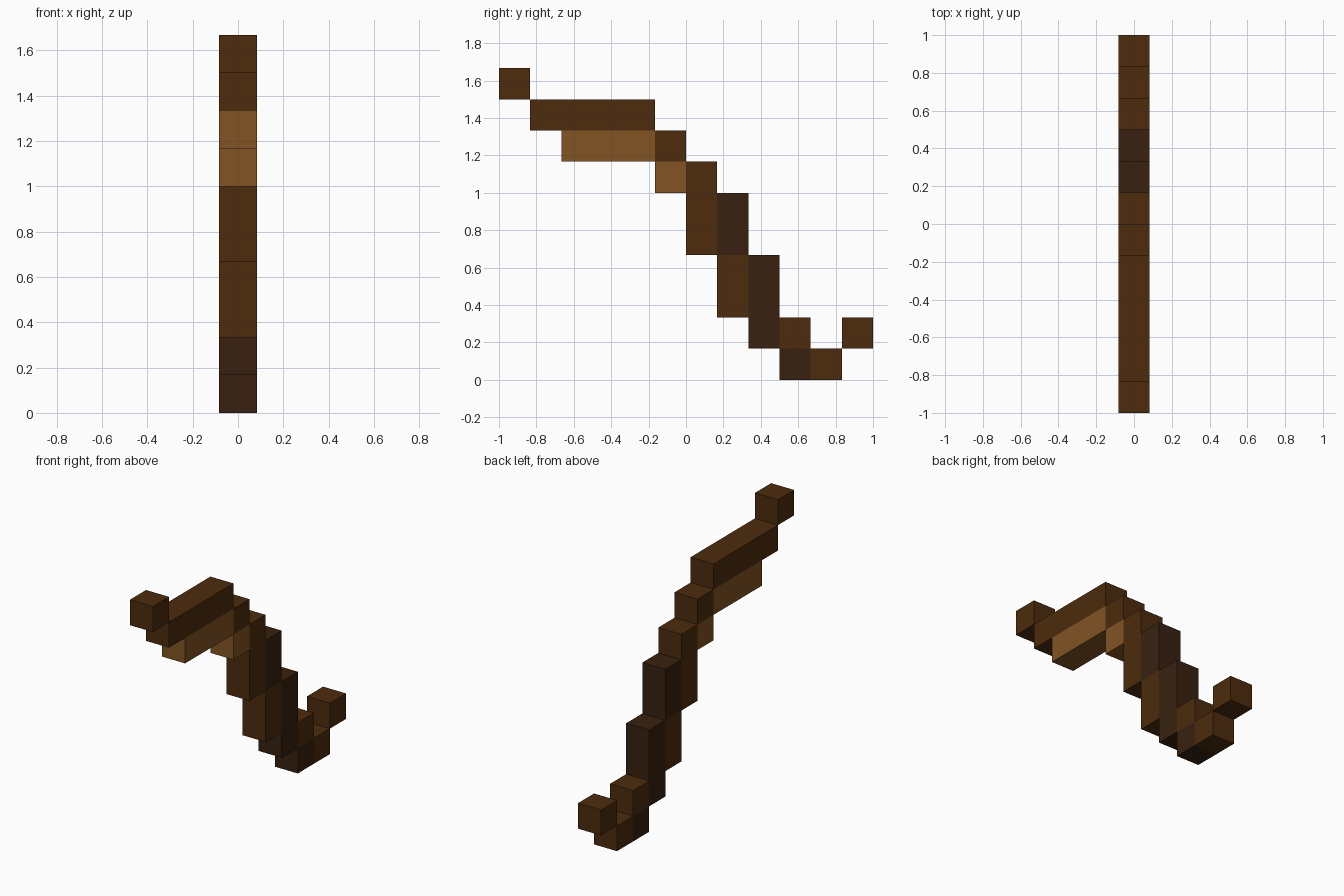
import bpy
import bmesh
from mathutils import Matrix, Vector

cube = bpy.data.objects.get("Cube")
if cube:
    bpy.data.objects.remove(cube, do_unlink=True)

U = 1 / 6  # size of one block


def make_material(name, colour):
    mat = bpy.data.materials.new(name)
    mat.use_nodes = True
    mat.diffuse_color = (*colour, 1)
    bsdf = next(n for n in mat.node_tree.nodes if n.type == 'BSDF_PRINCIPLED')
    bsdf.inputs["Base Color"].default_value = (*colour, 1)
    bsdf.inputs["Roughness"].default_value = 0.9
    return mat


BROWN = make_material("brown wood", (0.074, 0.0245, 0.0042))
DARK = make_material("dark wood", (0.040, 0.0152, 0.0050))
LIGHT = make_material("light wood", (0.223, 0.0865, 0.0176))


def block(name, y0, y1, z0, z1, mat):
    """Box one block wide, given by its side outline in block units."""
    size = Vector((1, y1 - y0, z1 - z0)) * U
    centre = Vector((0, (y0 + y1) / 2, (z0 + z1) / 2)) * U
    bm = bmesh.new()
    bmesh.ops.create_cube(bm, size=1, matrix=Matrix.Diagonal((*size, 1)))
    mesh = bpy.data.meshes.new(name)
    bm.to_mesh(mesh)
    bm.free()
    mesh.materials.append(mat)
    obj = bpy.data.objects.new(name, mesh)
    obj.location = centre
    bpy.context.collection.objects.link(obj)


# Upper limb
block("upper_tip", -6, -5, 9, 10, BROWN)
block("upper_limb", -5, -1, 8, 9, BROWN)
block("upper_limb_underside", -4, -1, 7, 8, LIGHT)
block("upper_bend", -1, 0, 7, 8, BROWN)
block("upper_bend_underside", -1, 0, 6, 7, LIGHT)

# Stepped middle
block("middle_step", 0, 1, 4, 7, BROWN)
block("middle_back", 1, 2, 4, 6, DARK)
block("lower_step", 1, 2, 2, 4, BROWN)
block("lower_back", 2, 3, 1, 4, DARK)

# Curled foot
block("foot_top", 3, 4, 1, 2, BROWN)
block("foot_base", 3, 4, 0, 1, DARK)
block("foot_toe", 4, 5, 0, 1, BROWN)
block("lower_tip", 5, 6, 1, 2, BROWN)
